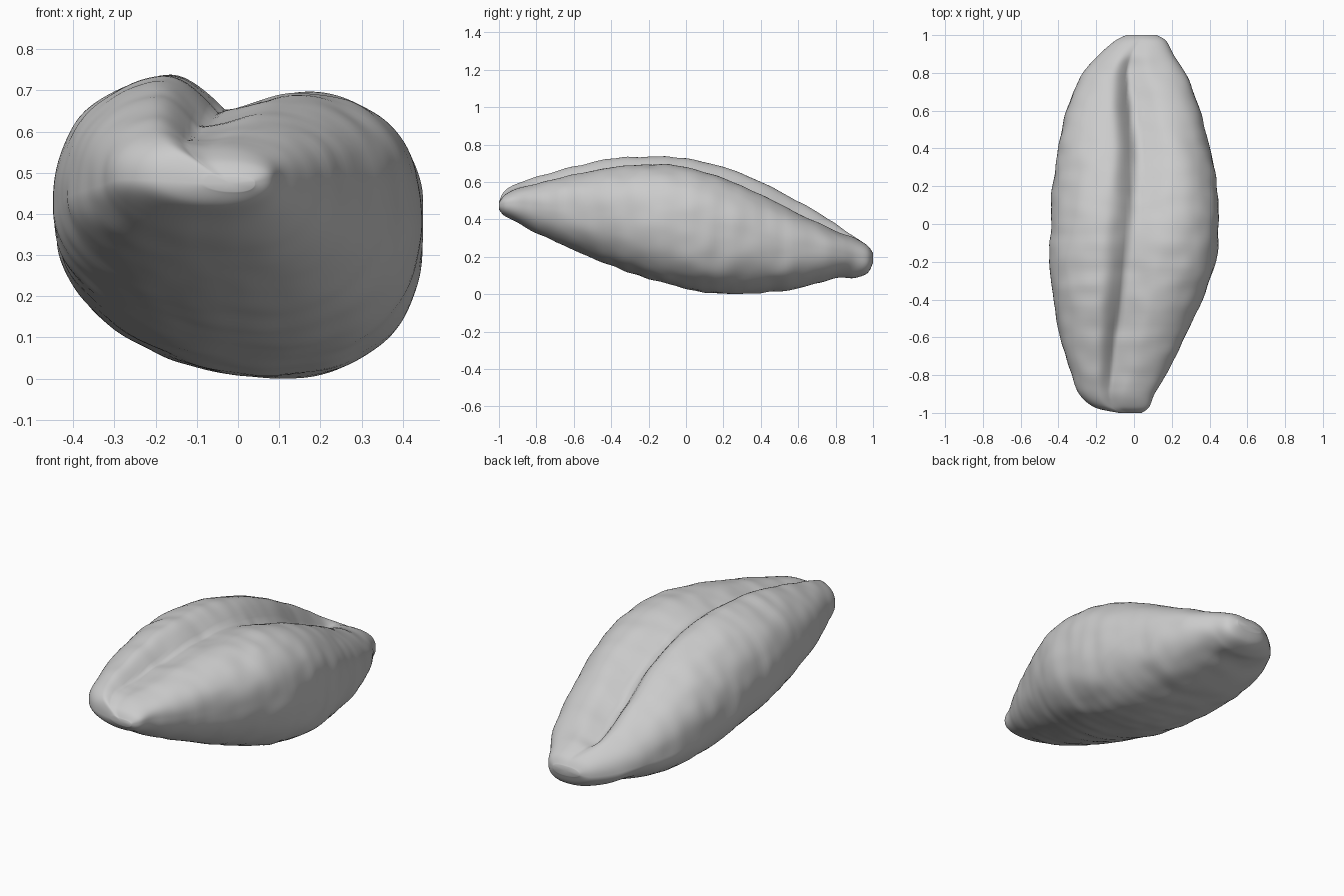
import bpy, bmesh, math
from mathutils import Vector, noise

default = bpy.data.objects.get("Cube")
if default:
    bpy.data.objects.remove(default, do_unlink=True)

# Stations: y, x min, x max, bottom, top of -x lobe, top of +x lobe, crease x, crease depth
STATIONS = [
    (-1.0, -.08, .04, .465, .51, .50, -.05, 0),
    (-.97, -.21, .08, .43, .57, .54, -.11, .005),
    (-.9, -.29, .11, .395, .61, .575, -.13, .015),
    (-.8, -.33, .17, .34, .645, .60, -.12, .035),
    (-.6, -.39, .27, .25, .70, .65, -.095, .065),
    (-.4, -.425, .36, .17, .74, .69, -.06, .08),
    (-.2, -.45, .43, .10, .75, .71, -.035, .09),
    (0, -.44, .45, .045, .74, .695, -.01, .095),
    (.2, -.43, .44, .02, .69, .64, .01, .11),
    (.4, -.405, .40, .025, .61, .555, .015, .12),
    (.6, -.36, .35, .045, .51, .45, -.01, .11),
    (.8, -.27, .27, .10, .39, .35, -.03, .06),
    (.9, -.18, .21, .10, .32, .31, -.01, .015),
    (.97, -.10, .17, .125, .27, .27, .03, .005),
    (1.0, -.04, .12, .18, .23, .23, .04, 0),
]
STEPS, SIDES = 9, 180


def spline(a, b, c, d, t):
    return .5 * (2 * b + (c - a) * t + (2 * a - 5 * b + 4 * c - d) * t * t
                 + (3 * b - a - 3 * c + d) * t ** 3)


def smooth_stations():
    last = len(STATIONS) - 1
    for i in range(last):
        quad = [STATIONS[min(max(i + k, 0), last)] for k in (-1, 0, 1, 2)]
        for s in range(STEPS):
            yield [spline(*v, s / STEPS) for v in zip(*quad)]
    yield list(STATIONS[-1])


def power(v, n):
    return math.copysign(abs(v) ** (2 / n), v)


def section_point(station, angle):
    y, x0, x1, low, top_a, top_b, crease, depth = station
    half, mid_x = (x1 - x0) / 2, (x0 + x1) / 2
    c, s = math.cos(angle), math.sin(angle)
    # The +x half is fuller than the -x half
    if s > 0:
        n = 2.7 if c > 0 else 2.5
    else:
        n = 2.3 if c > 0 else 2.0
    side, rise = power(c, n), power(s, n)
    x = mid_x + half * side
    off = (x - crease) / half
    # Blend between the two lobe heights across the crease
    t = min(max(off * 1.5 + .5, 0), 1)
    top = top_a + (top_b - top_a) * t * t * (3 - 2 * t)
    mid_z = (low + (top_a + top_b) / 2) / 2
    if s > 0:
        # Crease with a steep -x wall and a gentler +x wall
        width = .19 if off < 0 else .28
        groove = .75 * math.exp(-(off / width) ** 2) + .25 * math.exp(-abs(off) / .05)
        z = mid_z + (top - mid_z) * 1.04 * rise - depth * groove * s
    else:
        # Belly leaning down towards +x
        z = mid_z + (mid_z - low) * (rise + .14 * side * rise)
    # Fine wrinkles running around the body
    p = Vector((x, y, z))
    wave = noise.noise(Vector((x * 4, y * 14, z * 4))) * .6 + noise.noise(p * 9) * .7
    fade = min(1, (1 - abs(y)) * 5)
    p += Vector((c, 0, s)) * wave * .008 * fade
    # Germ hollow beside the tail
    d = (p - Vector((.17, .87, .16))).length
    p += Vector((-.7, 0, .3)) * .025 * math.exp(-(d / .06) ** 2)
    return p


# Grain body: loft of creased sections
bm = bmesh.new()
rings = [[bm.verts.new(section_point(st, 2 * math.pi * k / SIDES)) for k in range(SIDES)]
         for st in smooth_stations()]
for a, b in zip(rings, rings[1:]):
    for k in range(SIDES):
        j = (k + 1) % SIDES
        bm.faces.new((a[k], a[j], b[j], b[k]))
for ring in (rings[0], rings[-1]):
    centre = bm.verts.new(sum((v.co for v in ring), Vector()) / SIDES)
    for k in range(SIDES):
        bm.faces.new((ring[k], ring[(k + 1) % SIDES], centre))
bmesh.ops.recalc_face_normals(bm, faces=bm.faces[:])

# Rest the grain on the ground
floor = min(v.co.z for v in bm.verts)
bmesh.ops.translate(bm, verts=bm.verts[:], vec=(0, 0, -floor))
mesh = bpy.data.meshes.new("grain_body")
bm.to_mesh(mesh)
bm.free()
grain = bpy.data.objects.new("grain_body", mesh)
bpy.context.collection.objects.link(grain)
for poly in mesh.polygons:
    poly.use_smooth = True

# Plain grey skin
grey = bpy.data.materials.new("light_grey")
grey.use_nodes = True
colour = (.6, .6, .6, 1)
grey.diffuse_color = colour
skin = grey.node_tree.nodes["Principled BSDF"]
skin.inputs["Base Color"].default_value = colour
skin.inputs["Roughness"].default_value = .7
mesh.materials.append(grey)
